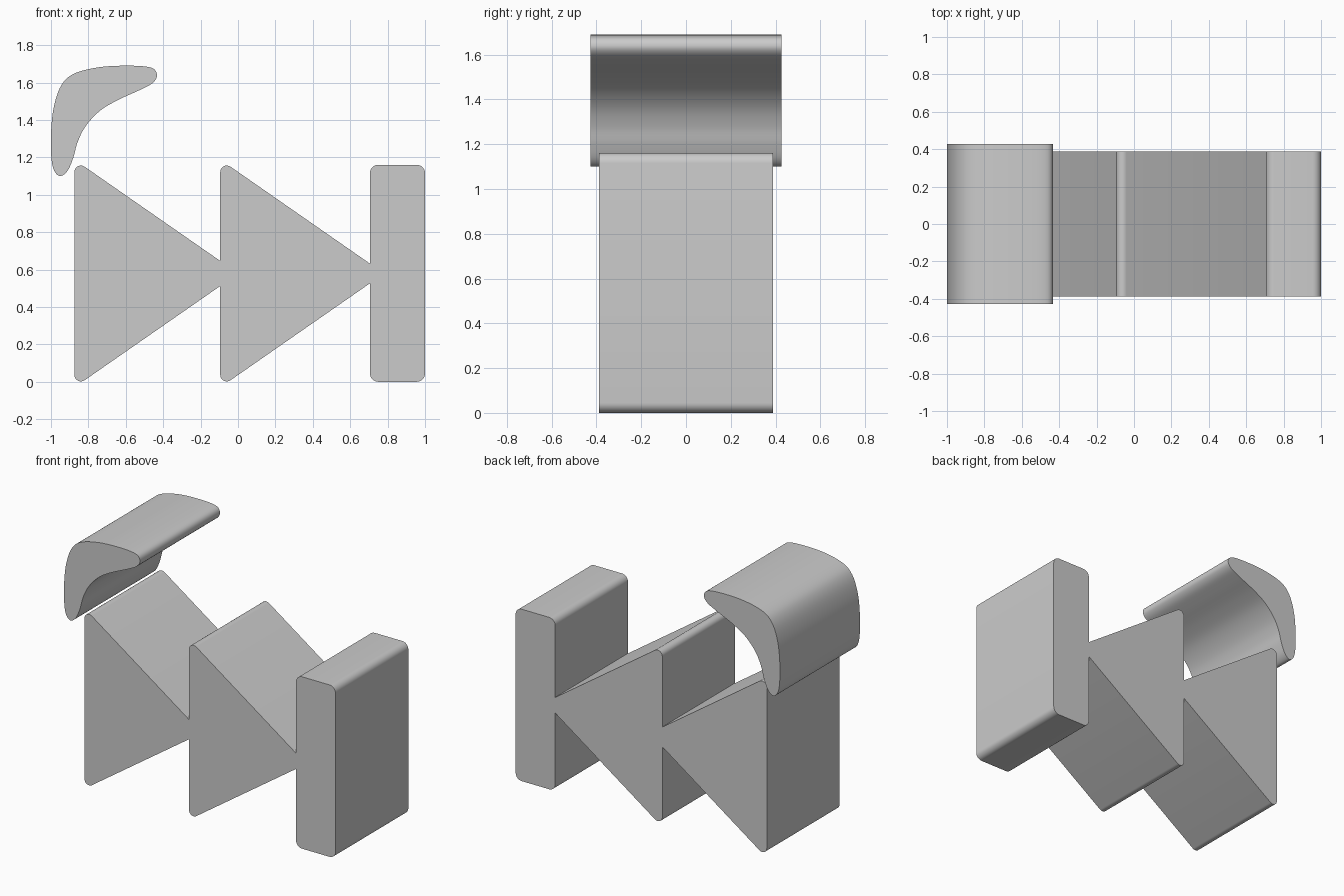
import bpy
import bmesh
import math
from mathutils import Vector

if "Cube" in bpy.data.objects:
    bpy.data.objects.remove(bpy.data.objects["Cube"], do_unlink=True)

GREY = (0.6, 0.6, 0.6, 1.0)
grey = bpy.data.materials.new("plain_grey")
grey.use_nodes = True
grey.diffuse_color = GREY
grey.node_tree.nodes["Principled BSDF"].inputs["Base Color"].default_value = GREY


def fillet(corners, steps=8):
    """Round each (x, z, radius) corner of a convex outline."""
    outline = []
    for i, (x, z, radius) in enumerate(corners):
        p = Vector((x, z))
        if radius == 0:
            outline.append(p)
            continue
        a = (Vector(corners[i - 1][:2]) - p).normalized()
        b = (Vector(corners[(i + 1) % len(corners)][:2]) - p).normalized()
        half = a.angle(b) / 2
        centre = p + (a + b).normalized() * (radius / math.sin(half))
        start = p + a * (radius / math.tan(half)) - centre
        end = p + b * (radius / math.tan(half)) - centre
        sweep = start.angle(end)
        for s in range(steps + 1):
            t = s / steps
            outline.append(centre + (start * math.sin((1 - t) * sweep)
                                     + end * math.sin(t * sweep)) / math.sin(sweep))
    return outline


def smooth_loop(points, steps=6):
    """Closed Catmull-Rom curve through the points."""
    pts = [Vector(p) for p in points]
    n = len(pts)
    outline = []
    for i in range(n):
        p0, p1, p2, p3 = (pts[(i + k) % n] for k in (-1, 0, 1, 2))
        for s in range(steps):
            t = s / steps
            outline.append(0.5 * (2 * p1 + (p2 - p0) * t
                                  + (2 * p0 - 5 * p1 + 4 * p2 - p3) * t ** 2
                                  + (3 * p1 - p0 - 3 * p2 + p3) * t ** 3))
    return outline


def extrude_profile(name, outline, half_depth):
    """Solid made by extending a front outline along y."""
    bm = bmesh.new()
    face = bm.faces.new([bm.verts.new((p.x, -half_depth, p.y)) for p in outline])
    moved = bmesh.ops.extrude_face_region(bm, geom=[face], use_keep_orig=True)["geom"]
    verts = [g for g in moved if isinstance(g, bmesh.types.BMVert)]
    bmesh.ops.translate(bm, verts=verts, vec=(0, 2 * half_depth, 0))
    bmesh.ops.recalc_face_normals(bm, faces=bm.faces)
    mesh = bpy.data.meshes.new(name)
    bm.to_mesh(mesh)
    bm.free()
    mesh.materials.append(grey)
    obj = bpy.data.objects.new(name, mesh)
    bpy.context.collection.objects.link(obj)
    bpy.ops.object.select_all(action='DESELECT')
    obj.select_set(True)
    bpy.context.view_layer.objects.active = obj
    bpy.ops.object.shade_smooth_by_angle(angle=math.radians(35))
    return obj


BODY = 0.388
MID = 0.579

# Two arrow wedges, each cut flat where it meets the next part
for name, back, tip, tip_half in (("rear_wedge", -0.875, -0.095, 0.067),
                                  ("middle_wedge", -0.095, 0.705, 0.053)):
    extrude_profile(name, fillet([(back, MID - 0.609, 0.035),
                                  (tip, MID - tip_half, 0),
                                  (tip, MID + tip_half, 0),
                                  (back, MID + 0.609, 0.035)]), BODY)

# Upright end bar
extrude_profile("end_bar", fillet([(0.705, 0, 0.045), (1, 0, 0.045),
                                   (1, 1.16, 0.045), (0.705, 1.16, 0.045)]), BODY)

# Curved cap over the upper corner
cap = [(-0.433, 1.639), (-0.463, 1.679), (-0.58, 1.69), (-0.74, 1.682),
       (-0.875, 1.648), (-0.944, 1.586), (-0.985, 1.468), (-1.0, 1.32),
       (-0.997, 1.19), (-0.981, 1.125), (-0.949, 1.10), (-0.91, 1.13),
       (-0.88, 1.2), (-0.858, 1.28), (-0.815, 1.366), (-0.74, 1.447),
       (-0.645, 1.505), (-0.527, 1.559), (-0.457, 1.597)]
extrude_profile("curved_cap", smooth_loop(cap), 0.427)
